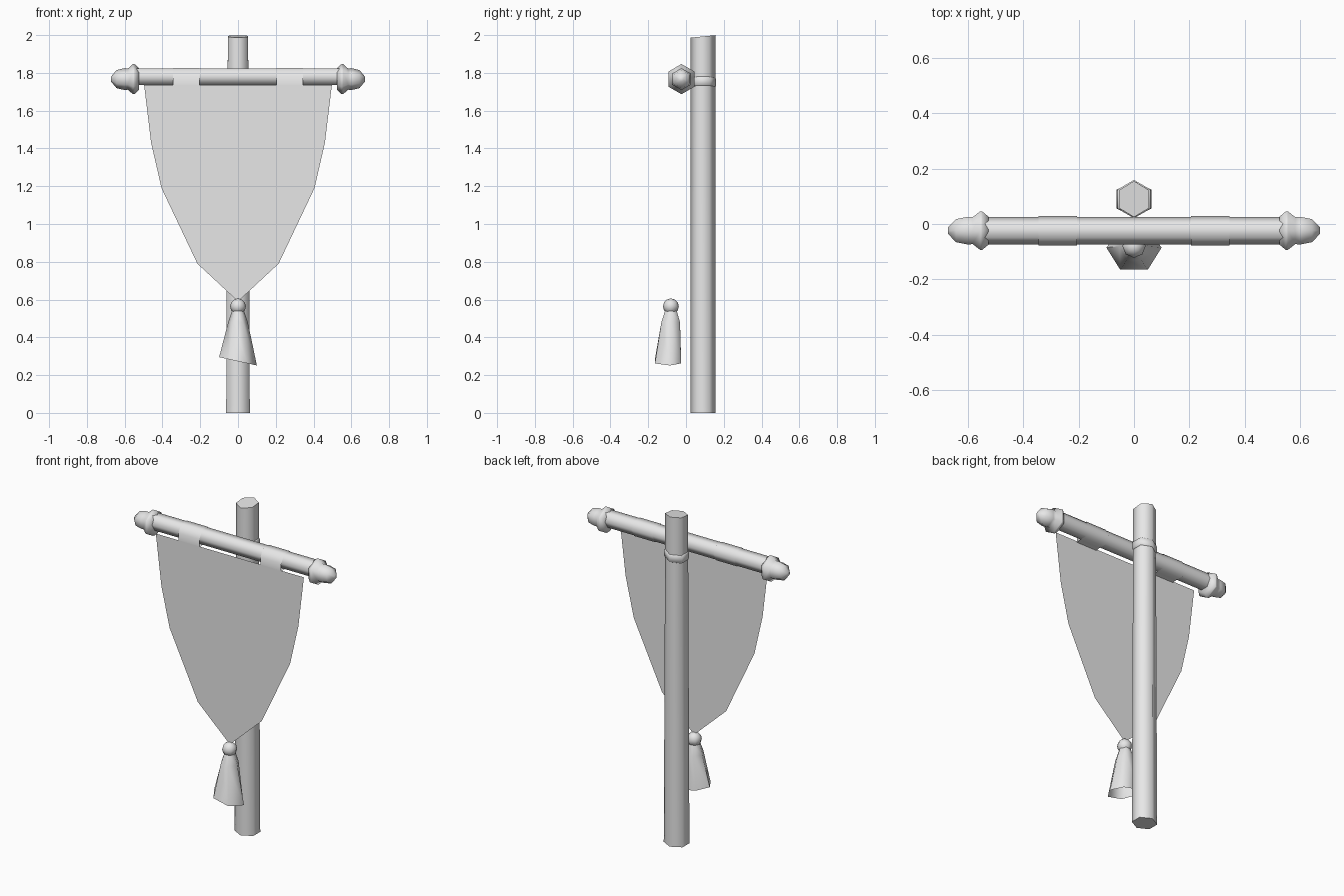
import bpy, bmesh
from math import sin, cos, pi, radians
from mathutils import Vector

cube = bpy.data.objects.get("Cube")
if cube:
    bpy.data.objects.remove(cube, do_unlink=True)

grey = bpy.data.materials.new("plain grey")
grey.use_nodes = True
grey.diffuse_color = (0.8, 0.8, 0.8, 1)
grey.node_tree.nodes["Principled BSDF"].inputs["Base Color"].default_value = (0.8, 0.8, 0.8, 1)

SIDES = 6


def finish(name, bm, recalc=True):
    """Turn a bmesh into a smooth-shaded object with sharp creases."""
    if recalc:
        bmesh.ops.recalc_face_normals(bm, faces=bm.faces)
    mesh = bpy.data.meshes.new(name)
    bm.to_mesh(mesh)
    bm.free()
    mesh.materials.append(grey)
    obj = bpy.data.objects.new(name, mesh)
    bpy.context.collection.objects.link(obj)
    bpy.ops.object.select_all(action='DESELECT')
    obj.select_set(True)
    bpy.context.view_layer.objects.active = obj
    bpy.ops.object.shade_smooth_by_angle(angle=radians(65))
    return obj


def loft(name, rings, caps=True, closed=True):
    """Skin successive rings of points."""
    bm = bmesh.new()
    loops = [[bm.verts.new(p) for p in ring] for ring in rings]
    n = len(loops[0])
    for a, b in zip(loops, loops[1:]):
        for i in range(n if closed else n - 1):
            j = (i + 1) % n
            bm.faces.new((a[i], a[j], b[j], b[i]))
    if caps:
        bm.faces.new(loops[0][::-1])
        bm.faces.new(loops[-1])
    return finish(name, bm)


def ring_z(x, y, z, rx, ry, phase=pi / 2, tilt_x=0.0, tilt_y=0.0):
    points = []
    for i in range(SIDES):
        a = phase + 2 * pi * i / SIDES
        dx, dy = rx * cos(a), ry * sin(a)
        points.append(Vector((x + dx, y + dy, z + tilt_x * dx + tilt_y * dy)))
    return points


def ring_x(x, y, z, r, phase=0.0):
    return [Vector((x, y + r * cos(phase + 2 * pi * i / SIDES),
                    z + r * sin(phase + 2 * pi * i / SIDES))) for i in range(SIDES)]


# Upright pole, slightly tapered, with a slanted top
POLE_Y = 0.09
loft("pole", [ring_z(0, POLE_Y, 0, 0.073, 0.067),
              ring_z(0, POLE_Y, 0.04, 0.072, 0.067),
              ring_z(0, POLE_Y, 1.993, 0.062, 0.065, tilt_y=0.1)])

# Binding around the pole behind the crossbar
loft("pole_binding", [ring_z(0, POLE_Y, z, r, r, tilt_x=0.12)
                      for z, r in ((1.725, 0.062), (1.73, 0.069), (1.77, 0.069), (1.775, 0.062))])

# Crossbar
BAR_Y, BAR_Z = -0.024, 1.78
loft("crossbar", [ring_x(x, BAR_Y, BAR_Z, 0.05) for x in (-0.54, 0.54)])

# Finials with a flared collar and a blunt point
finial = ((0.525, 0.058), (0.548, 0.08), (0.556, 0.08), (0.583, 0.056),
          (0.60, 0.058), (0.643, 0.048), (0.672, 0.013))
for side, label in ((1, "left"), (-1, "right")):
    loft(label + "_finial", [ring_x(side * x, BAR_Y, 1.767, r, pi / 2) for x, r in finial])

# Flat cloth banner with a pointed lower edge
CLOTH_Y = -0.078
edge = ((0.497, 1.737), (0.46, 1.43), (0.405, 1.19), (0.215, 0.79))
outline = [(x, z) for x, z in edge] + [(0, 0.59)] + [(-x, z) for x, z in reversed(edge)]
bm = bmesh.new()
bm.faces.new([bm.verts.new((x, CLOTH_Y, z)) for x, z in reversed(outline)])
finish("banner_cloth", bm, recalc=False)

# Cloth loops holding the banner on the bar
loop = [(CLOTH_Y, 1.73), (CLOTH_Y, BAR_Z)]
loop += [(BAR_Y + 0.053 * cos(a), BAR_Z + 0.053 * sin(a))
         for a in (radians(d) for d in (120, 60, 0, -60, -120))]
for side, label in ((1, "left"), (-1, "right")):
    loft(label + "_cloth_loop",
         [[Vector((side * x, y, z)) for y, z in loop] for x in (0.205, 0.345)], caps=False)

# Tassel knot
bm = bmesh.new()
bmesh.ops.create_uvsphere(bm, u_segments=8, v_segments=6, radius=0.042)
bmesh.ops.translate(bm, verts=bm.verts, vec=(0, -0.08, 0.564))
finish("tassel_knot", bm)

# Hollow tassel skirt with a slanted hem, flatter towards the pole
skirt = [ring_z(0, -0.08, 0.54, 0.032, 0.036, 0),
         ring_z(0, -0.081, 0.48, 0.052, 0.057, 0),
         ring_z(0, -0.085, 0.273, 0.1, 0.092, 0, tilt_x=-0.22)]
for ring in skirt:
    for p in ring:
        p.y = min(p.y, -0.026)
loft("tassel_skirt", skirt, caps=False)
